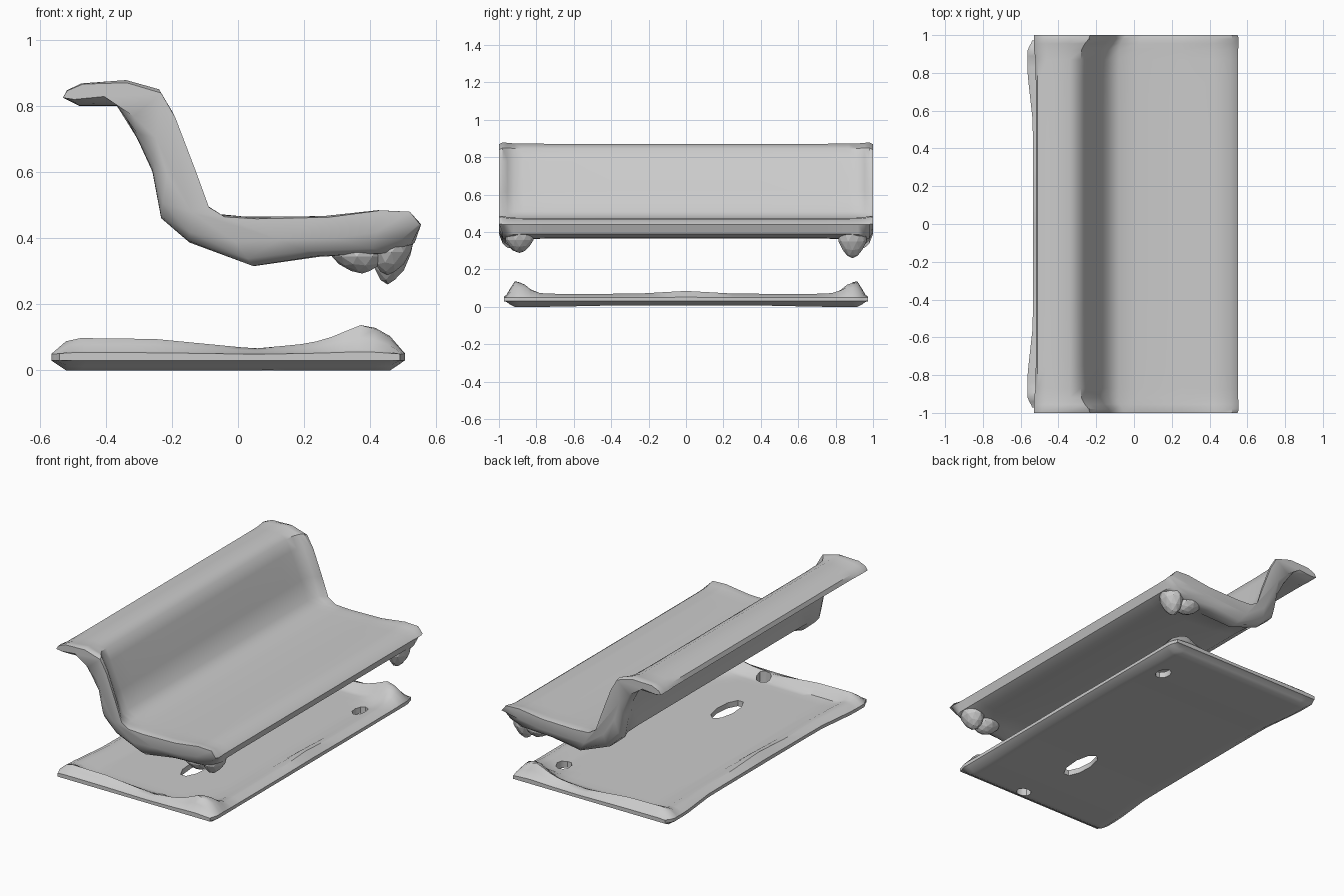
import bpy, bmesh
from math import exp

if "Cube" in bpy.data.objects:
    bpy.data.objects.remove(bpy.data.objects["Cube"])


def loft(name, sections):
    """Skin a list of closed loops (same point count) and cap both ends."""
    bm = bmesh.new()
    rings = [[bm.verts.new(p) for p in s] for s in sections]
    n = len(rings[0])
    for a, b in zip(rings, rings[1:]):
        for i in range(n):
            j = (i + 1) % n
            bm.faces.new((a[i], a[j], b[j], b[i]))
    bm.faces.new(rings[0])
    bm.faces.new(rings[-1])
    bmesh.ops.recalc_face_normals(bm, faces=bm.faces)
    me = bpy.data.meshes.new(name)
    bm.to_mesh(me)
    bm.free()
    ob = bpy.data.objects.new(name, me)
    bpy.context.collection.objects.link(ob)
    return ob


def smooth(ob, angle=0.7):
    bpy.ops.object.select_all(action='DESELECT')
    ob.select_set(True)
    bpy.context.view_layer.objects.active = ob
    bpy.ops.object.shade_smooth_by_angle(angle=angle)


# Bench shell: raised rim profile at the ends, slimmer profile between
UPPER = 13  # the first points form the top side, the rest the underside
end = [(-.52, .85), (-.48, .872), (-.34, .886), (-.23, .86), (-.185, .79), (-.125, .62),
       (-.10, .51), (-.065, .475), (.02, .468), (.25, .47), (.42, .488), (.52, .48), (.56, .44),
       (.535, .385), (.47, .352), (.25, .342), (.05, .31), (-.15, .385), (-.235, .46),
       (-.26, .60), (-.30, .69), (-.355, .80), (-.48, .80), (-.53, .825)]
mid = [(-.51, .845), (-.46, .862), (-.34, .872), (-.285, .845), (-.255, .78), (-.185, .62),
       (-.14, .51), (-.08, .475), (.02, .464), (.25, .464), (.42, .475), (.51, .47), (.55, .44),
       (.53, .39), (.47, .367), (.25, .365), (.05, .368), (-.12, .405), (-.21, .465),
       (-.25, .61), (-.30, .70), (-.35, .80), (-.47, .80), (-.52, .82)]


def section(y, up, low, shrink):
    """Blend mid to end separately per side; shrink rounds the underside off."""
    out = []
    for i, (m, e) in enumerate(zip(mid, end)):
        t = up if i < UPPER else low
        x, z = m[0] + (e[0] - m[0]) * t, m[1] + (e[1] - m[1]) * t
        o = end[len(end) - 2 - i]
        k = shrink if i >= UPPER else shrink * .2
        out.append((x + (o[0] - x) * k, y, z + (o[1] - z) * k))
    return out


half = [(0, 0, 0, 0), (.4, 0, 0, 0), (.75, 0, 0, 0), (.87, .05, .15, 0), (.92, .12, .9, 0),
        (.955, .45, 1, .03), (.98, .85, 1, .14), (1.0, 1, 1, .4)]
spec = [(-s[0], *s[1:]) for s in reversed(half[1:])] + half
smooth(loft("bench_shell", [section(*s) for s in spec]))


# Rough tapering lugs beneath the front corners
def lug(name, loc, size, lean):
    bpy.ops.mesh.primitive_ico_sphere_add(subdivisions=2, radius=1, location=loc)
    ob = bpy.context.object
    ob.name = name
    ob.scale = size
    for v in ob.data.vertices:
        k = 1 + .3 * v.co.z
        v.co.x = v.co.x * k + lean * v.co.z
        v.co.y *= k


for side, drop in ((-1, .04), (1, 0)):
    tag = "left" if side < 0 else "right"
    lug(f"front_lug_{tag}", (.465, side * .89, .35 + drop * .2), (.06, .075, .09 - drop * .5), .2)
    lug(f"inner_lug_{tag}", (.36, side * .9, .345), (.08, .065, .052), -.2)

# Base plate: thin wavy sheet with raised rims and corner bumps
N = 24
RIM = [(-.6, .05), (-.5, .098), (-.25, .095), (.05, .066), (.2, .08), (.38, .11), (.52, .06)]


def ramp(a, b, v):
    t = max(0, min(1, (v - a) / (b - a)))
    return t * t * (3 - 2 * t)


def rim_height(x):
    for (xa, za), (xb, zb) in zip(RIM, RIM[1:]):
        if x <= xb:
            return za + (zb - za) * (x - xa) / (xb - xa)
    return RIM[-1][1]


def base_section(y):
    a = abs(y)
    round_end = ramp(.915, .972, a)
    x0, x1 = -.535 - .03 * ramp(.5, .85, a) + .025 * round_end, .505 - .015 * round_end
    top, low = [], []
    for i in range(N + 1):
        x = x0 + (x1 - x0) * i / N
        ends = ramp(.85, .915, a)
        sides = max(ramp(.36, .45, x), ramp(-.40, -.48, x))
        z = .038 + .032 * sides
        z += max(0, rim_height(x) - z) * ends
        z += .015 * exp(-(y / .15) ** 2) * sides
        z += .075 * (1 - .55 * ends) * exp(-((x - .39) / .09) ** 2 - ((a - .89) / .07) ** 2)
        edge = max(round_end, 1 - min(1, i, N - i))
        z += (.046 - z) * edge * .85
        top.append((x, y, z))
        low.append((x, y, .008 - .008 * (1 - edge) * ramp(.3, .8, a) + .022 * edge))
    return top + low[::-1]


ys = [0, .1, .25, .4, .55, .7, .78, .83, .86, .89, .915, .94, .96, .972]
base = loft("base_plate", [base_section(y) for y in [-y for y in reversed(ys[1:])] + ys])

# Three openings through the base plate
for i, (x, y, rx, ry) in enumerate([(.35, .68, .04, .055), (.03, -.44, .055, .14),
                                    (.09, -.88, .045, .04)]):
    bpy.ops.mesh.primitive_cylinder_add(vertices=9, radius=1, depth=.4, location=(x, y, .05))
    cut = bpy.context.object
    cut.name = f"hole_cutter_{i}"
    cut.scale = (rx, ry, 1)
    bpy.context.view_layer.update()
    mod = base.modifiers.new("hole", 'BOOLEAN')
    mod.object = cut
    mod.solver = 'EXACT'
    bpy.context.view_layer.objects.active = base
    bpy.ops.object.modifier_apply(modifier=mod.name)
    bpy.data.objects.remove(cut)
smooth(base)
